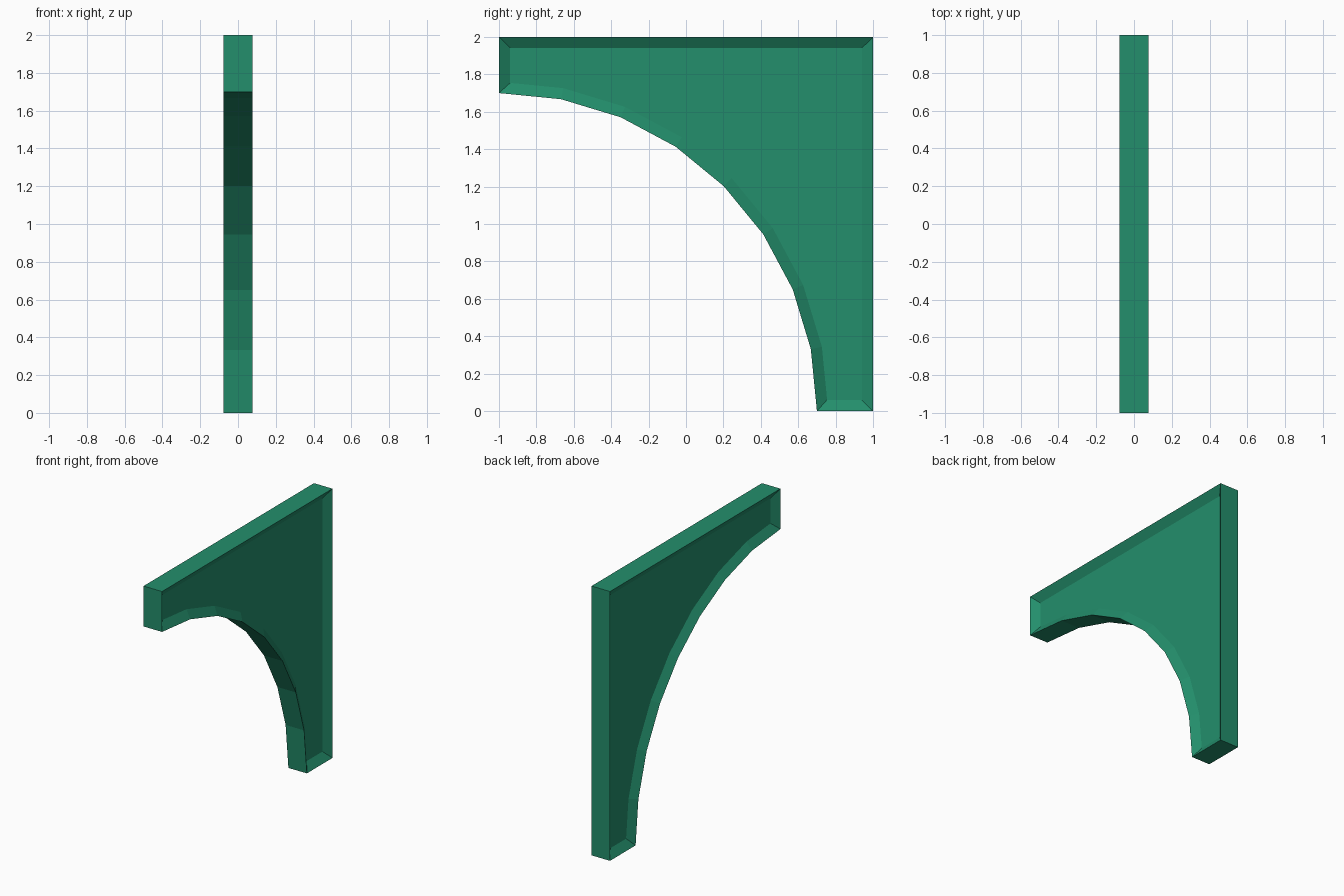
import bpy
import bmesh
from math import sin, cos, radians

cube = bpy.data.objects.get("Cube")
if cube:
    bpy.data.objects.remove(cube, do_unlink=True)

THICKNESS = 0.152
ARC_RADIUS = 1.7
ARC_SEGMENTS = 8
RIM = 0.06
RECESS = 0.04

# Flat green
green = bpy.data.materials.new("green")
green.use_nodes = True
colour = (0.017, 0.272, 0.149, 1.0)
green.diffuse_color = colour
green.node_tree.nodes["Principled BSDF"].inputs["Base Color"].default_value = colour

# Bracket outline in the YZ plane: a square with a faceted quarter circle cut out
outline = [(1, 0), (1, 2), (-1, 2)]
for i in range(ARC_SEGMENTS + 1):
    a = radians(90 * (1 - i / ARC_SEGMENTS))
    outline.append((-1 + ARC_RADIUS * cos(a), ARC_RADIUS * sin(a)))

# Extrude the outline into a solid plate
bm = bmesh.new()
side = bm.faces.new([bm.verts.new((-THICKNESS / 2, y, z)) for y, z in outline])
extruded = bmesh.ops.extrude_face_region(bm, geom=[side], use_keep_orig=True)
moved = [v for v in extruded["geom"] if isinstance(v, bmesh.types.BMVert)]
bmesh.ops.translate(bm, verts=moved, vec=(THICKNESS, 0, 0))
bmesh.ops.recalc_face_normals(bm, faces=bm.faces[:])
bm.normal_update()

# Recessed panel with an even rim on both sides
panels = [f for f in bm.faces if abs(f.normal.x) > 0.9]
bmesh.ops.inset_individual(bm, faces=panels, thickness=RIM, use_even_offset=True)
for panel in panels:
    direction = 1 if panel.normal.x > 0 else -1
    for v in panel.verts:
        v.co.x = direction * (THICKNESS / 2 - RECESS)

mesh = bpy.data.meshes.new("arched_bracket")
bm.to_mesh(mesh)
bm.free()
mesh.materials.append(green)
bracket = bpy.data.objects.new("arched_bracket", mesh)
bpy.context.collection.objects.link(bracket)
